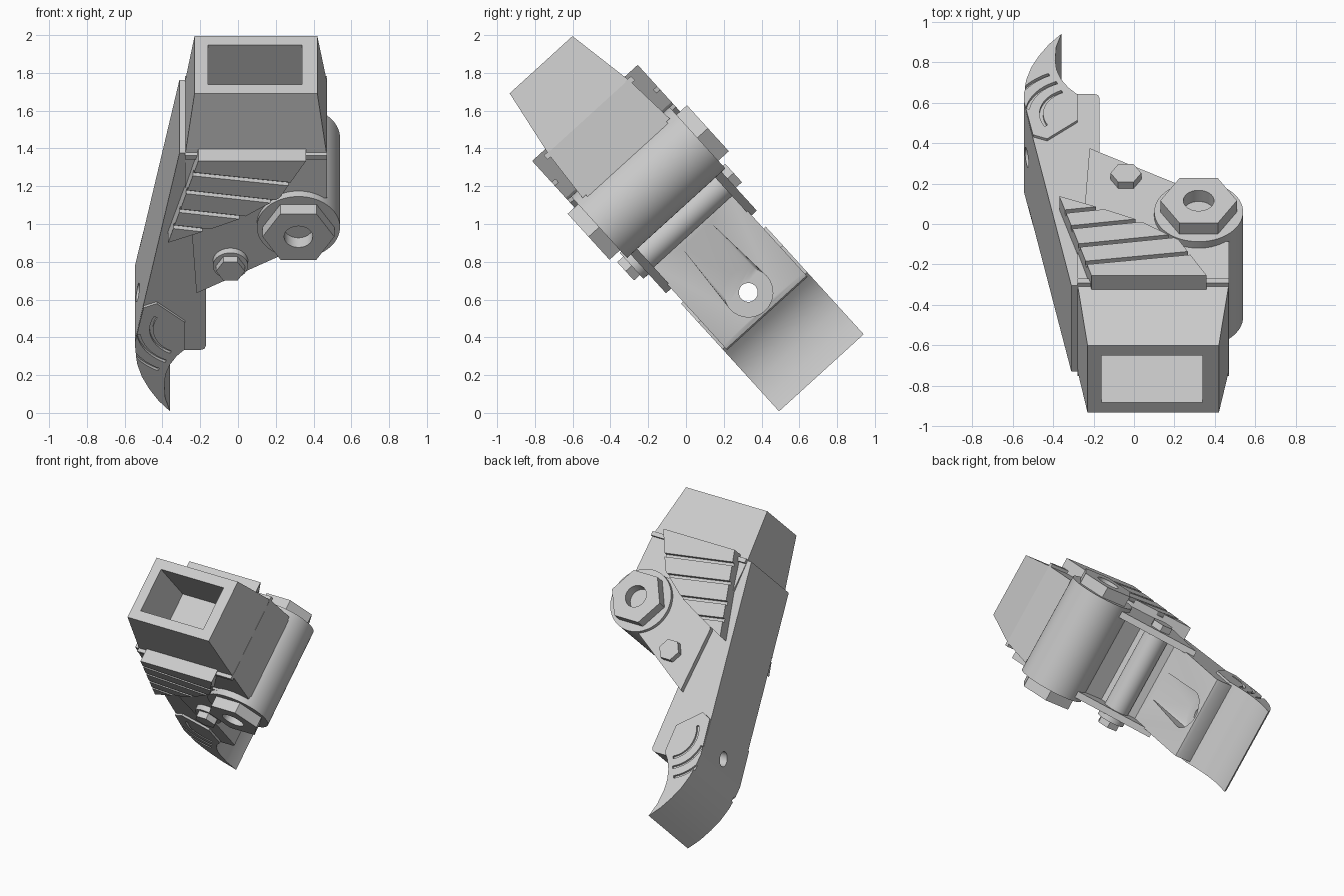
import bpy, bmesh, math
from mathutils import Matrix

cube = bpy.data.objects.get("Cube")
if cube:
    bpy.data.objects.remove(cube)

# The part is drawn upright (x, across, along) and then leaned about x
LEAN = Matrix.Translation((0, 0, 1)) @ Matrix.Rotation(math.radians(42.3), 4, 'X')

grey = bpy.data.materials.new("plain_grey")
grey.use_nodes = True
grey.diffuse_color = (0.6, 0.6, 0.6, 1)
grey.node_tree.nodes["Principled BSDF"].inputs["Base Color"].default_value = (0.6, 0.6, 0.6, 1)


def finish(name, bm):
    bmesh.ops.recalc_face_normals(bm, faces=bm.faces[:])
    mesh = bpy.data.meshes.new(name)
    bm.to_mesh(mesh)
    bm.free()
    mesh.materials.append(grey)
    ob = bpy.data.objects.new(name, mesh)
    bpy.context.collection.objects.link(ob)
    ob.matrix_world = LEAN
    return ob


def loft(name, rings):
    """Join matching rings of points and cap both ends."""
    bm = bmesh.new()
    loops = [[bm.verts.new(p) for p in ring] for ring in rings]
    n = len(loops[0])
    for a, b in zip(loops, loops[1:]):
        for i in range(n):
            j = (i + 1) % n
            bm.faces.new((a[i], a[j], b[j], b[i]))
    bm.faces.new(loops[0])
    bm.faces.new(loops[-1])
    return finish(name, bm)


def prism(name, outline, w0, w1):
    return loft(name, [[(x, w, v) for x, v in outline] for w in (w0, w1)])


def circle(x, v, r, sides, start=0.0, sweep=2 * math.pi, closed=True):
    n = sides if closed else sides - 1
    return [(x + r * math.cos(start + sweep * i / n),
             v + r * math.sin(start + sweep * i / n)) for i in range(sides)]


def rect(x0, x1, w, v):
    return [(x0, -w, v), (x1, -w, v), (x1, w, v), (x0, w, v)]


def cut(ob, cutters):
    for c in cutters:
        m = ob.modifiers.new("cut", 'BOOLEAN')
        m.operation = 'DIFFERENCE'
        m.solver = 'EXACT'
        m.object = c
        select(ob)
        bpy.ops.object.modifier_apply(modifier=m.name)
        bpy.data.objects.remove(c)


def select(ob):
    bpy.ops.object.select_all(action='DESELECT')
    ob.select_set(True)
    bpy.context.view_layer.objects.active = ob


def smooth(ob):
    select(ob)
    bpy.ops.object.shade_smooth_by_angle(angle=math.radians(28))


def bolt_hole():
    return loft("bolt_hole_cutter", [[(x, w, v) for w, v in circle(0, -0.49, 0.05, 32)]
                                     for x in (-0.8, 0.1)])


def ramp_pocket():
    """Round counterbore blending up a ramp to the surface."""
    bm = bmesh.new()
    for x in (-0.28, -0.1):
        for w, v in circle(0, -0.49, 0.13, 32):
            bm.verts.new((x, w, v))
    for x in (-0.17, -0.1):
        for w in (-0.1, 0.1):
            bm.verts.new((x, w, -0.08))
    bmesh.ops.convex_hull(bm, input=bm.verts[:])
    return finish("pocket_cutter", bm)


# Body with the sloping spine
body = prism("body", [(-0.31, 0.77), (-0.545, -0.57), (-0.45, -0.62), (-0.28, -0.64),
                      (-0.2, -0.64), (-0.178, -0.632), (-0.17, -0.61), (-0.17, -0.02),
                      (-0.04, 0.03), (0.02, 0.15), (0.3, 0.15), (0.47, 0.3), (0.47, 0.77)],
             -0.288, 0.288)
cut(body, [ramp_pocket(), bolt_hole()])
smooth(body)

# Curved claw tip, its raised sides scored with arcs
claw = prism("claw", [(-0.5, -0.324), (-0.43, -0.294), (-0.28, -0.43), (-0.28, -0.62),
                      (-0.325, -0.67), (-0.36, -0.73), (-0.383, -0.8), (-0.39, -0.87),
                      (-0.385, -0.97), (-0.36, -1.065), (-0.42, -0.99), (-0.47, -0.905),
                      (-0.508, -0.82), (-0.533, -0.73), (-0.543, -0.65), (-0.545, -0.57)],
             -0.303, 0.303)
grooves = []
for s in (-1, 1):
    for r, a0, a1 in ((0.17, 150, 245), (0.24, 188, 246), (0.31, 200, 244)):
        start, sweep = math.radians(a0), math.radians(a1 - a0)
        strip = circle(-0.28, -0.48, r, 14, start, sweep, False)
        strip += circle(-0.28, -0.48, r + 0.018, 14, start, sweep, False)[::-1]
        grooves.append(prism("groove_cutter", strip, s * 0.285, s * 0.33))
pocket = ramp_pocket()
cut(claw, grooves + [pocket, bolt_hole()])
smooth(claw)

# Tapered socket with a rectangular opening
socket = loft("socket", [rect(-0.28, 0.47, 0.312, 0.47), rect(-0.28, 0.47, 0.29, 0.76),
                         rect(-0.23, 0.42, 0.225, 1.14)])
cut(socket, [loft("socket_cutter", [rect(-0.16, 0.34, 0.157, 0.55), rect(-0.16, 0.34, 0.157, 1.3)])])

# Hinge barrel and the small cross pin
smooth(prism("hinge_barrel", circle(0.32, 0.297, 0.22, 64), -0.32, 0.32))
smooth(prism("cross_pin", circle(-0.04, 0.03, 0.085, 40), -0.3, 0.3))

for side, s in (("front", -1), ("back", 1)):
    # Link plate running from the hinge to the body
    prism(side + "_link_plate", [(-0.22, -0.2), (0.255, 0.087), (0.4, 0.297), (0.32, 0.5),
                                 (-0.1, 0.5), (-0.245, 0.25)], s * 0.28, s * 0.325)
    smooth(prism(side + "_hinge_washer", circle(0.32, 0.297, 0.22, 64), s * 0.31, s * 0.352))

    # Hinge nut with a round recess
    nut = prism(side + "_hinge_nut", circle(0.32, 0.297, 0.19, 6), s * 0.34, s * 0.427)
    cut(nut, [prism("nut_cutter", circle(0.32, 0.297, 0.076, 32), s * 0.35, s * 0.5)])
    smooth(nut)

    # Small bolt head, on a washer at the front
    top = 0.405 if s < 0 else 0.368
    prism(side + "_bolt_head", circle(-0.04, 0.03, 0.076, 6), s * 0.31, s * top)
    if s < 0:
        smooth(prism("front_bolt_washer", circle(-0.04, 0.03, 0.093, 40), -0.31, -0.362))

    # Ribbed grip with slanted slots
    grip = prism(side + "_grip", [(-0.21, 0.795), (0.36, 0.795), (0.22, 0.53), (0.02, 0.385),
                                  (-0.16, 0.3), (-0.37, 0.21)], s * 0.27, s * 0.378)
    slots = []
    for left, right in ((0.72, 0.63), (0.59, 0.49), (0.45, 0.35), (0.33, 0.23)):
        line = [(-0.5, left + 0.03), (0.5, right - 0.02)]
        slot = line + [(x, v - 0.025) for x, v in line[::-1]]
        slots.append(prism("slot_cutter", slot, s * 0.352, s * 0.45))
    cut(grip, slots)
    # Straight ledge above the grip
    prism(side + "_ledge", [(-0.28, 0.745), (0.47, 0.745), (0.47, 0.775), (-0.28, 0.775)],
          s * 0.27, s * 0.312)
